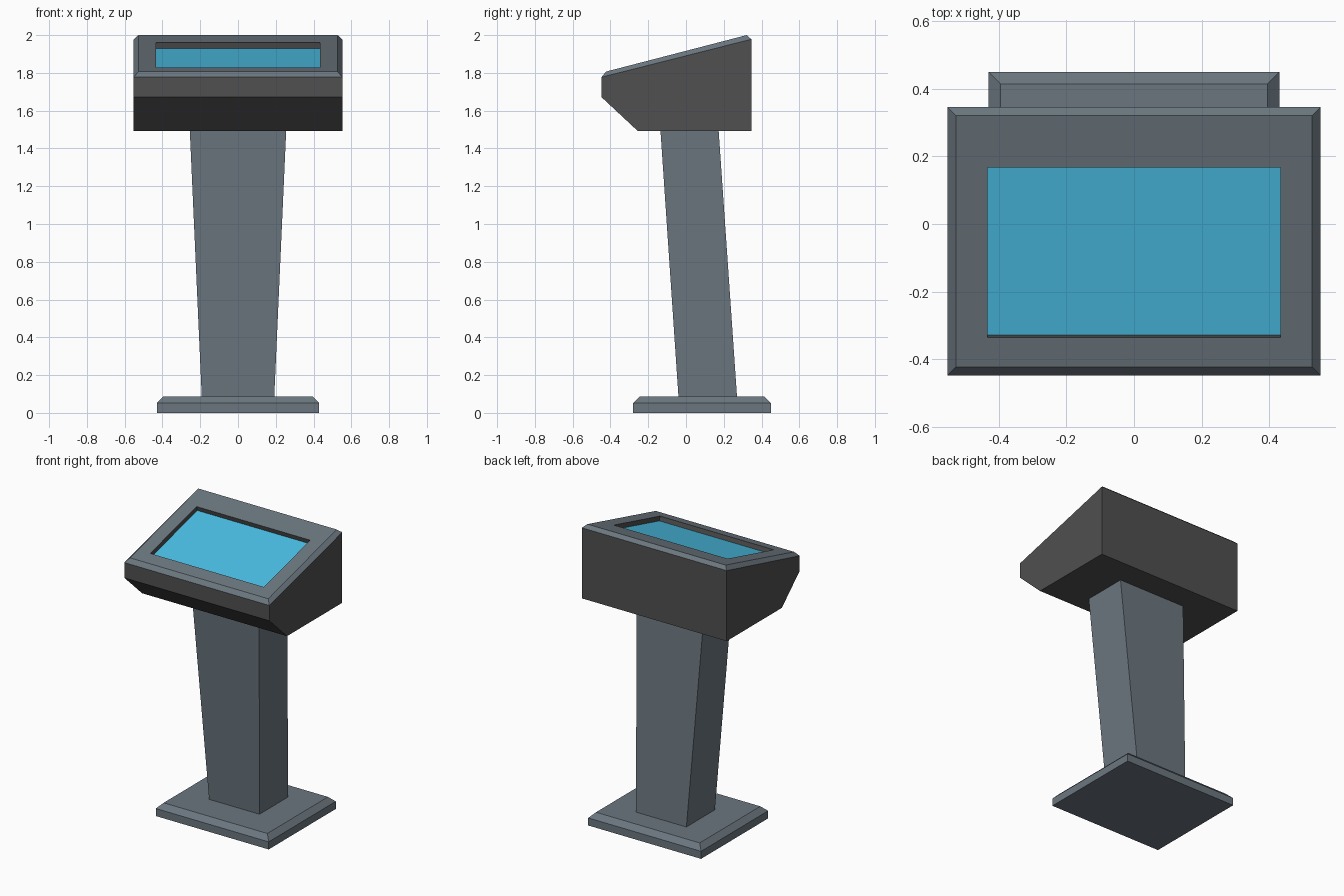
import bpy
import bmesh
from mathutils import Vector

cube = bpy.data.objects.get("Cube")
if cube:
    bpy.data.objects.remove(cube)


def material(name, rgb):
    mat = bpy.data.materials.new(name)
    mat.use_nodes = True
    colour = (*rgb, 1.0)
    mat.diffuse_color = colour
    mat.node_tree.nodes["Principled BSDF"].inputs["Base Color"].default_value = colour
    return mat


slate = material("slate_grey", (0.148, 0.183, 0.212))
charcoal = material("charcoal", (0.08, 0.08, 0.08))
glass = material("screen_blue", (0.07, 0.52, 0.78))


def rect(half_x, front, back, z_front, z_back):
    """Rectangle whose height may differ between front and back."""
    return [Vector(p) for p in ((-half_x, front, z_front), (half_x, front, z_front),
                                (half_x, back, z_back), (-half_x, back, z_back))]


def loft(name, rings, mats, bands=None, cap_start=True, cap_mat=0):
    """Skin a stack of equal rings; bands gives the material of each step."""
    bm = bmesh.new()
    loops = [[bm.verts.new(p) for p in ring] for ring in rings]
    count = len(rings[0])
    for step, (a, b) in enumerate(zip(loops, loops[1:])):
        for i in range(count):
            j = (i + 1) % count
            face = bm.faces.new((a[i], a[j], b[j], b[i]))
            face.material_index = bands[step] if bands else 0
    if cap_start:
        bm.faces.new(loops[0][::-1])
    bm.faces.new(loops[-1]).material_index = cap_mat
    if cap_start:
        bmesh.ops.recalc_face_normals(bm, faces=bm.faces)
    return finish(name, bm, mats)


def finish(name, bm, mats):
    mesh = bpy.data.meshes.new(name)
    bm.to_mesh(mesh)
    bm.free()
    for mat in mats:
        mesh.materials.append(mat)
    obj = bpy.data.objects.new(name, mesh)
    bpy.context.collection.objects.link(obj)
    return obj


# Foot plate with a chamfered upper edge
loft("base_plate", [rect(0.43, -0.28, 0.45, 0, 0),
                    rect(0.43, -0.28, 0.45, 0.052, 0.052),
                    rect(0.395, -0.245, 0.415, 0.087, 0.087)], [slate])

# Leaning column that widens upward
loft("column", [rect(0.192, -0.04, 0.27, 0.087, 0.087),
                rect(0.255, -0.135, 0.173, 1.492, 1.492)], [slate])

# Console housing: side profile swept across the width, open at the slope
W, FRONT, BACK = 0.552, -0.448, 0.346
RIM_F, RIM_B = 1.777, 1.978
profile = [(FRONT, RIM_F), (FRONT, 1.672), (-0.255, 1.492), (BACK, 1.492), (BACK, RIM_B)]
bm = bmesh.new()
left, right = [[bm.verts.new((x, y, z)) for y, z in profile] for x in (W, -W)]
for i in range(len(profile) - 1):
    bm.faces.new((left[i], left[i + 1], right[i + 1], right[i]))
bm.faces.new(left)
bm.faces.new(right[::-1])
bmesh.ops.recalc_face_normals(bm, faces=bm.faces)
finish("console_housing", bm, [charcoal])

# Sloped bezel with chamfered rim, dark recess walls and sunken screen
TOP_F, TOP_B = 1.807, 2.0
edge_f, edge_b = FRONT + 0.025, BACK - 0.025
slope = (TOP_B - TOP_F) / (edge_b - edge_f)


def top_z(y):
    return TOP_F + slope * (y - edge_f)


opening = rect(0.433, -0.336, 0.167, top_z(-0.336), top_z(0.167))
inward = Vector((0, slope, -1)).normalized() * 0.031
floor = [p + inward for p in opening]
loft("bezel_and_screen",
     [rect(W, FRONT, BACK, RIM_F, RIM_B),
      rect(W - 0.025, edge_f, edge_b, TOP_F, TOP_B), opening, floor],
     [slate, charcoal, glass], bands=[0, 0, 1], cap_start=False, cap_mat=2)
